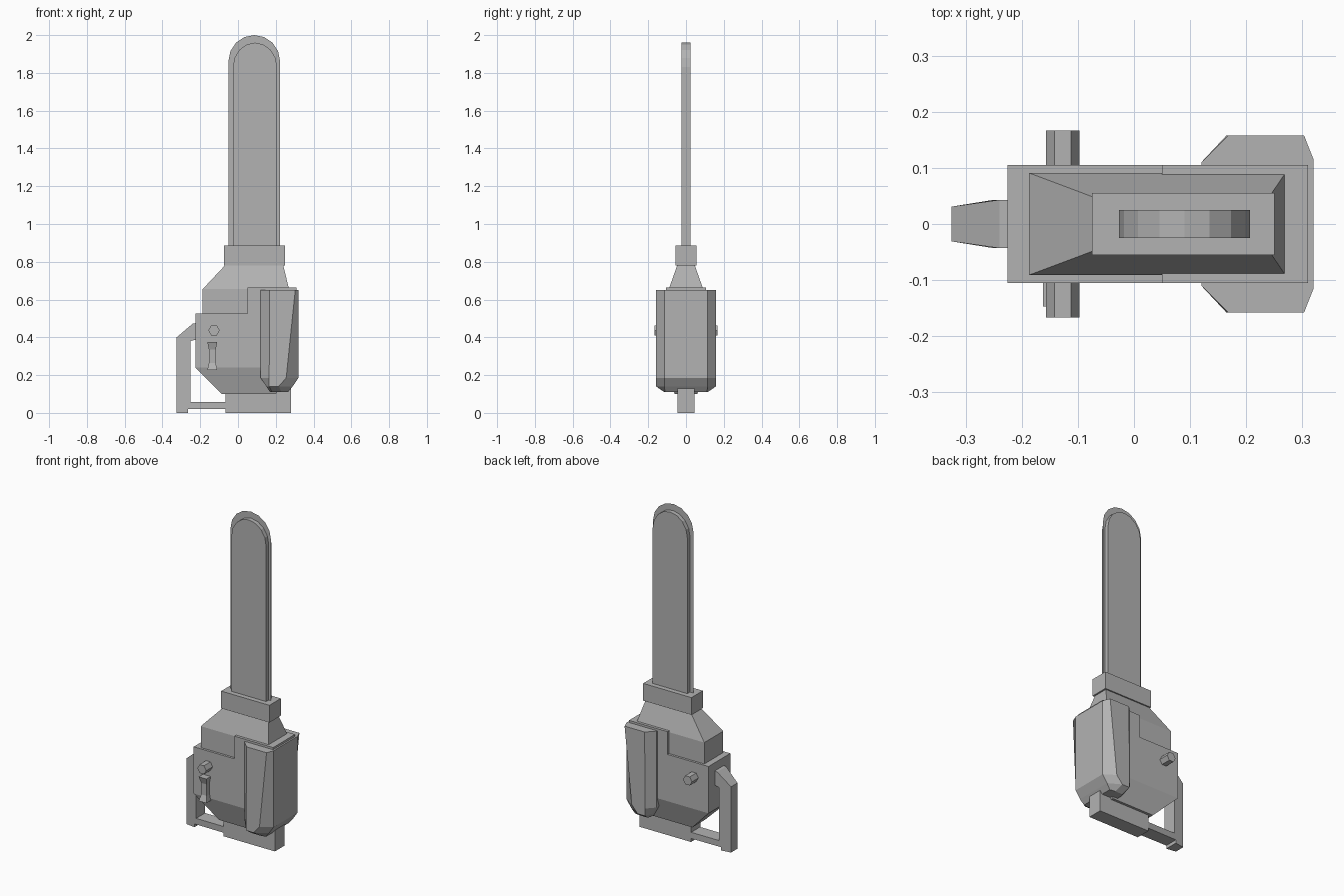
import bpy
import bmesh
import math

cube = bpy.data.objects.get("Cube")
if cube:
    bpy.data.objects.remove(cube, do_unlink=True)

grey = bpy.data.materials.new("plain grey")
grey.use_nodes = True
GREY = (0.45, 0.45, 0.45, 1)
grey.diffuse_color = GREY
grey.node_tree.nodes["Principled BSDF"].inputs["Base Color"].default_value = GREY


def finish(name, bm):
    bmesh.ops.recalc_face_normals(bm, faces=bm.faces)
    mesh = bpy.data.meshes.new(name)
    bm.to_mesh(mesh)
    bm.free()
    mesh.materials.append(grey)
    obj = bpy.data.objects.new(name, mesh)
    bpy.context.collection.objects.link(obj)
    return obj


def loft(name, rings):
    """Skin a stack of equal-length point rings and cap both ends."""
    bm = bmesh.new()
    loops = [[bm.verts.new(p) for p in ring] for ring in rings]
    n = len(loops[0])
    for a, b in zip(loops, loops[1:]):
        for i in range(n):
            j = (i + 1) % n
            bm.faces.new((a[i], a[j], b[j], b[i]))
    bm.faces.new(loops[0])
    bm.faces.new(loops[-1])
    return finish(name, bm)


def rect(x0, x1, y, z):
    return [(x0, -y, z), (x1, -y, z), (x1, y, z), (x0, y, z)]


def slab(name, profile, width):
    """Extrude an (x, z) profile across y; width is a function of x."""
    return loft(name, [[(x, s * width(x), z) for x, z in profile] for s in (-1, 1)])


def tongue(x0, x1, bottom, shoulder, top, steps=8):
    """Straight-sided outline with a rounded tip."""
    mid, half = (x0 + x1) / 2, (x1 - x0) / 2
    arc = [(mid + half * math.cos(math.pi * i / steps),
            shoulder + (top - shoulder) * math.sin(math.pi * i / steps))
           for i in range(steps + 1)]
    return [(x1, bottom)] + arc + [(x0, bottom)]


# Guide bar, with the chain as a thin sheet around it
slab("guide_bar", tongue(-0.027, 0.207, 0.85, 1.83, 1.96), lambda x: 0.025)
bm = bmesh.new()
bm.faces.new([bm.verts.new((x, 0, z)) for x, z in tongue(-0.05, 0.222, 0.85, 1.865, 2.0)])
finish("chain", bm)

# Collar and tapered neck
loft("collar", [rect(-0.075, 0.25, 0.055, z) for z in (0.78, 0.885)])
loft("neck", [rect(-0.187, 0.27, 0.091, 0.5), rect(-0.187, 0.27, 0.091, 0.655),
              rect(-0.07, 0.24, 0.047, 0.78)])

# Stepped housing and its tapered underside
slab("housing", [(-0.225, 0.24), (0.31, 0.24), (0.31, 0.663), (0.05, 0.663),
                 (0.05, 0.525), (-0.225, 0.525)], lambda x: 0.105)
loft("housing_underside", [rect(-0.225, 0.31, 0.105, 0.24), rect(-0.085, 0.2, 0.06, 0.1)])

# Base block
slab("base_block", [(-0.065, 0), (0.28, 0), (0.28, 0.14), (-0.04, 0.14), (-0.065, 0.11)],
     lambda x: 0.045)


# Faceted cover wrapped around the housing
def cover_ring(z, xs, ys):
    half = list(zip(xs, ys))
    return [(x, -y, z) for x, y in half] + [(x, y, z) for x, y in reversed(half)]


sides = (0.11, 0.158, 0.158, 0.115)
loft("side_cover", [
    cover_ring(0.65, (0.12, 0.168, 0.303, 0.32), sides),
    cover_ring(0.185, (0.12, 0.165, 0.255, 0.32), sides),
    cover_ring(0.14, (0.15, 0.165, 0.215, 0.289), sides),
    cover_ring(0.11, (0.17, 0.18, 0.23, 0.265), (0.1, 0.115, 0.115, 0.11)),
])

# Rear handle, narrower toward its outer edge
slab("handle", [(-0.325, 0), (-0.265, 0), (-0.265, 0.02), (-0.05, 0.02), (-0.05, 0.058),
                (-0.252, 0.058), (-0.252, 0.38), (-0.215, 0.39), (-0.215, 0.477),
                (-0.24, 0.472), (-0.325, 0.4)],
     lambda x: 0.043 if x > -0.25 else 0.043 + (x + 0.25) * 0.16)

# Six-sided pin through the housing
hexagon = [(-0.127 + 0.03 * math.cos(i * math.pi / 3), 0.437 + 0.03 * math.sin(i * math.pi / 3))
           for i in range(6)]
slab("cross_pin", hexagon, lambda x: 0.167)

# Waisted lever on the front face
lever = [(0.228, 0.026, 0.147), (0.265, 0.018, 0.133), (0.335, 0.018, 0.133), (0.375, 0.026, 0.147)]
loft("lever", [[(-0.136 - w, -0.1, z), (-0.136 + w, -0.1, z),
                (-0.136 + w, -d, z), (-0.136 - w, -d, z)] for z, w, d in lever])
